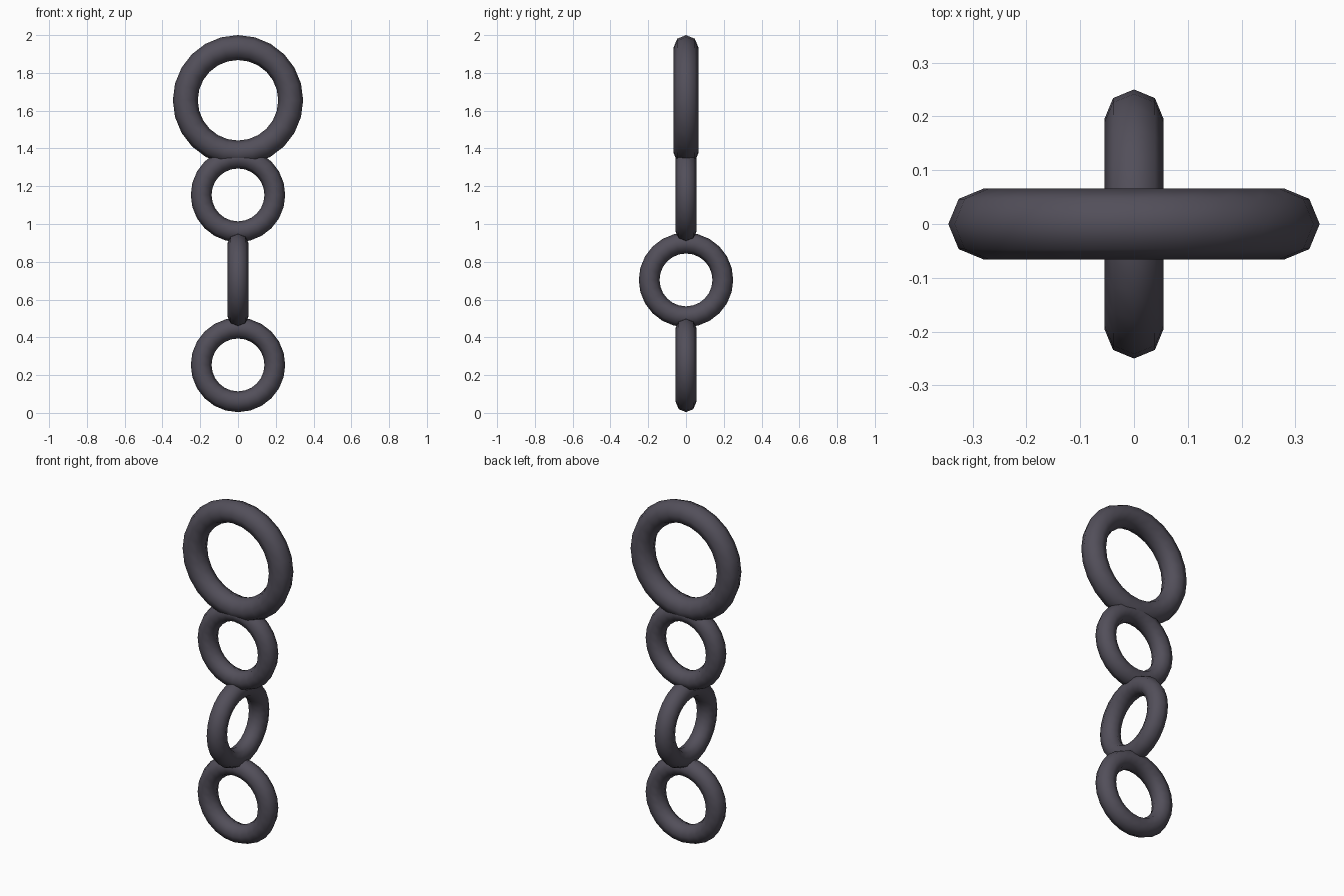
import bpy
import math

if "Cube" in bpy.data.objects:
    bpy.data.objects.remove(bpy.data.objects["Cube"])

# One dark iron colour for the whole chain
iron = bpy.data.materials.new("dark_iron")
iron.diffuse_color = (0.085, 0.078, 0.102, 1.0)
iron.use_nodes = True
iron.node_tree.nodes["Principled BSDF"].inputs["Base Color"].default_value = iron.diffuse_color


def ring(name, z, major, minor, turn):
    """Upright octagonal-section ring; turn spins it about the vertical."""
    bpy.ops.mesh.primitive_torus_add(
        major_segments=24, minor_segments=8,
        major_radius=major, minor_radius=minor,
        location=(0, 0, z), rotation=(math.pi / 2, 0, turn))
    obj = bpy.context.object
    obj.name = name
    obj.data.materials.append(iron)
    bpy.ops.object.shade_smooth()
    return obj


# Large hanging ring at the top
ring("top_ring", 1.655, 0.279, 0.066, 0)

# Three smaller links, the middle one turned a quarter
for name, z, turn in (("upper_link", 1.154, 0),
                      ("middle_link", 0.704, math.pi / 2),
                      ("lower_link", 0.254, 0)):
    ring(name, z, 0.195, 0.055, turn)
